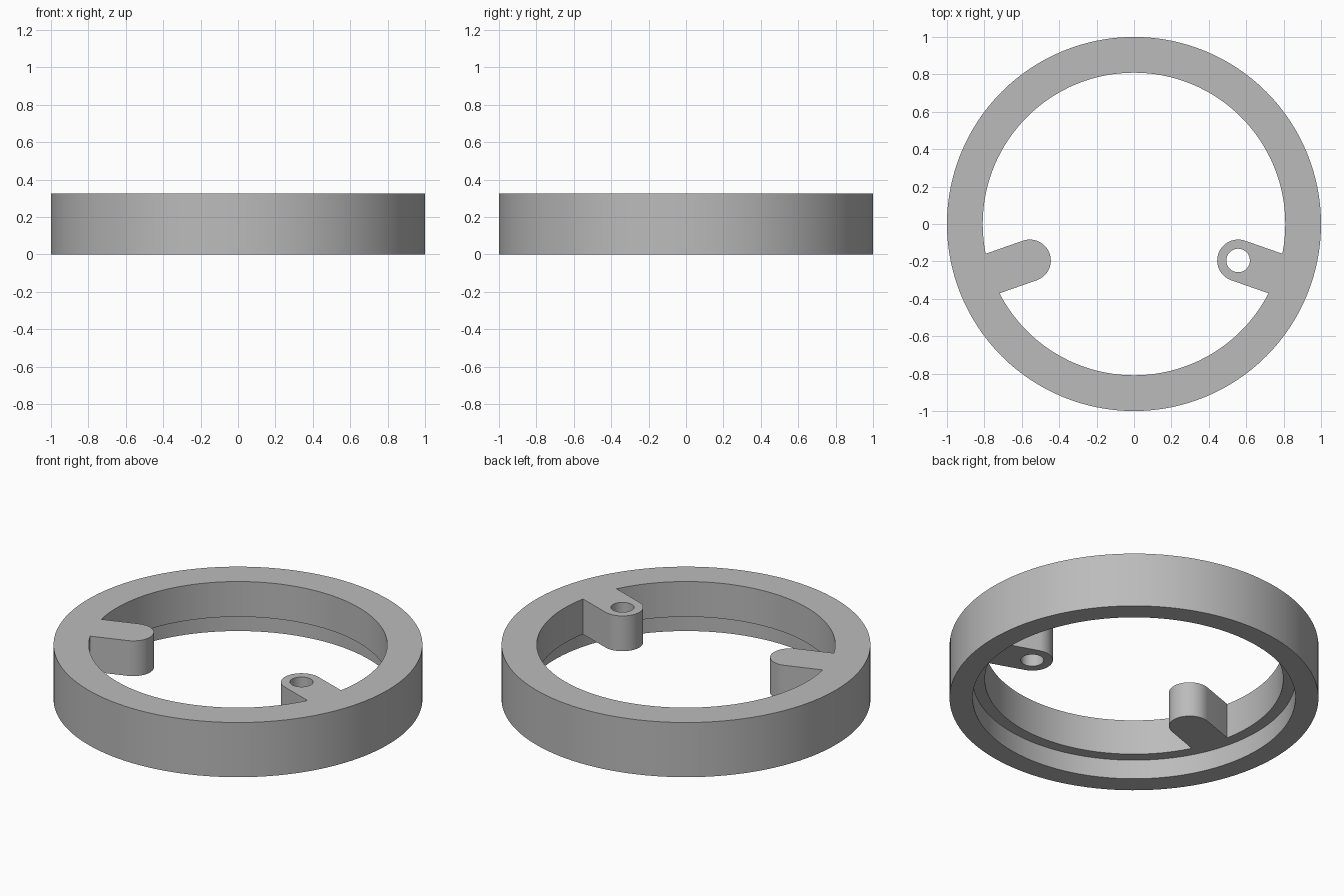
import bpy, bmesh, math
from mathutils import Matrix

cube = bpy.data.objects.get("Cube")
if cube:
    bpy.data.objects.remove(cube, do_unlink=True)

HEIGHT = 0.327
STEP = 0.116            # height of the shoulder under the rim
OUTER, INNER, BORE = 1.0, 0.809, 0.875
BOSS_DIST, BOSS_R, HOLE_R = 0.59, 0.112, 0.063
BOSS_ANGLE = math.radians(19.3)

grey = bpy.data.materials.new("plain grey")
grey.use_nodes = True
colour = (0.5, 0.5, 0.5, 1)
grey.diffuse_color = colour
grey.node_tree.nodes["Principled BSDF"].inputs["Base Color"].default_value = colour


def make_object(name, bm):
    bmesh.ops.recalc_face_normals(bm, faces=bm.faces)
    mesh = bpy.data.meshes.new(name)
    bm.to_mesh(mesh)
    bm.free()
    mesh.materials.append(grey)
    obj = bpy.data.objects.new(name, mesh)
    bpy.context.collection.objects.link(obj)
    return obj


def revolve(name, profile, segments):
    """Closed (radius, z) profile turned around the z axis."""
    bm = bmesh.new()
    rings = []
    for i in range(segments):
        a = math.tau * i / segments
        rings.append([bm.verts.new((r * math.cos(a), r * math.sin(a), z)) for r, z in profile])
    n = len(profile)
    for i in range(segments):
        p, q = rings[i], rings[(i + 1) % segments]
        for j in range(n):
            k = (j + 1) % n
            bm.faces.new((p[j], q[j], q[k], p[k]))
    return make_object(name, bm)


def prism(name, outline, low, high, angle):
    """Flat outline extruded upward, then turned around the z axis."""
    bm = bmesh.new()
    face = bm.faces.new([bm.verts.new((x, y, low)) for x, y in outline])
    top = bmesh.ops.extrude_face_region(bm, geom=[face])["geom"]
    verts = [v for v in top if isinstance(v, bmesh.types.BMVert)]
    bmesh.ops.translate(bm, verts=verts, vec=(0, 0, high - low))
    bm.transform(Matrix.Rotation(angle, 4, 'Z'))
    return make_object(name, bm)


def arc(radius, start, end, steps):
    angles = [start + (end - start) * i / steps for i in range(steps + 1)]
    return [(BOSS_DIST + radius * math.cos(a), radius * math.sin(a)) for a in angles]


def boolean(target, tool, operation):
    mod = target.modifiers.new(operation.lower(), 'BOOLEAN')
    mod.operation = operation
    mod.solver = 'EXACT'
    mod.object = tool
    bpy.context.view_layer.objects.active = target
    bpy.ops.object.modifier_apply(modifier=mod.name)
    bpy.data.objects.remove(tool, do_unlink=True)


# Ring with a stepped bore underneath
ring = revolve("mounting_ring", [(OUTER, 0), (OUTER, HEIGHT), (INNER, HEIGHT),
                                 (INNER, STEP), (BORE, STEP), (BORE, 0)], 128)

# Two screw lugs pointing at the ring centre, rooted inside the rim
lug_outline = arc(BOSS_R, math.pi / 2, 3 * math.pi / 2, 24) + [(0.84, -BOSS_R), (0.84, BOSS_R)]
hole_outline = arc(HOLE_R, 0, math.tau, 32)[:-1]
for side, angle in (("left", -BOSS_ANGLE), ("right", math.pi + BOSS_ANGLE)):
    boolean(ring, prism(side + "_lug", lug_outline, STEP, HEIGHT, angle), 'UNION')
    boolean(ring, prism(side + "_hole", hole_outline, 0, HEIGHT + 0.1, angle), 'DIFFERENCE')

# Smooth round walls, sharp rims
bpy.ops.object.select_all(action='DESELECT')
ring.select_set(True)
bpy.context.view_layer.objects.active = ring
bpy.ops.object.shade_smooth_by_angle(angle=math.radians(30))
